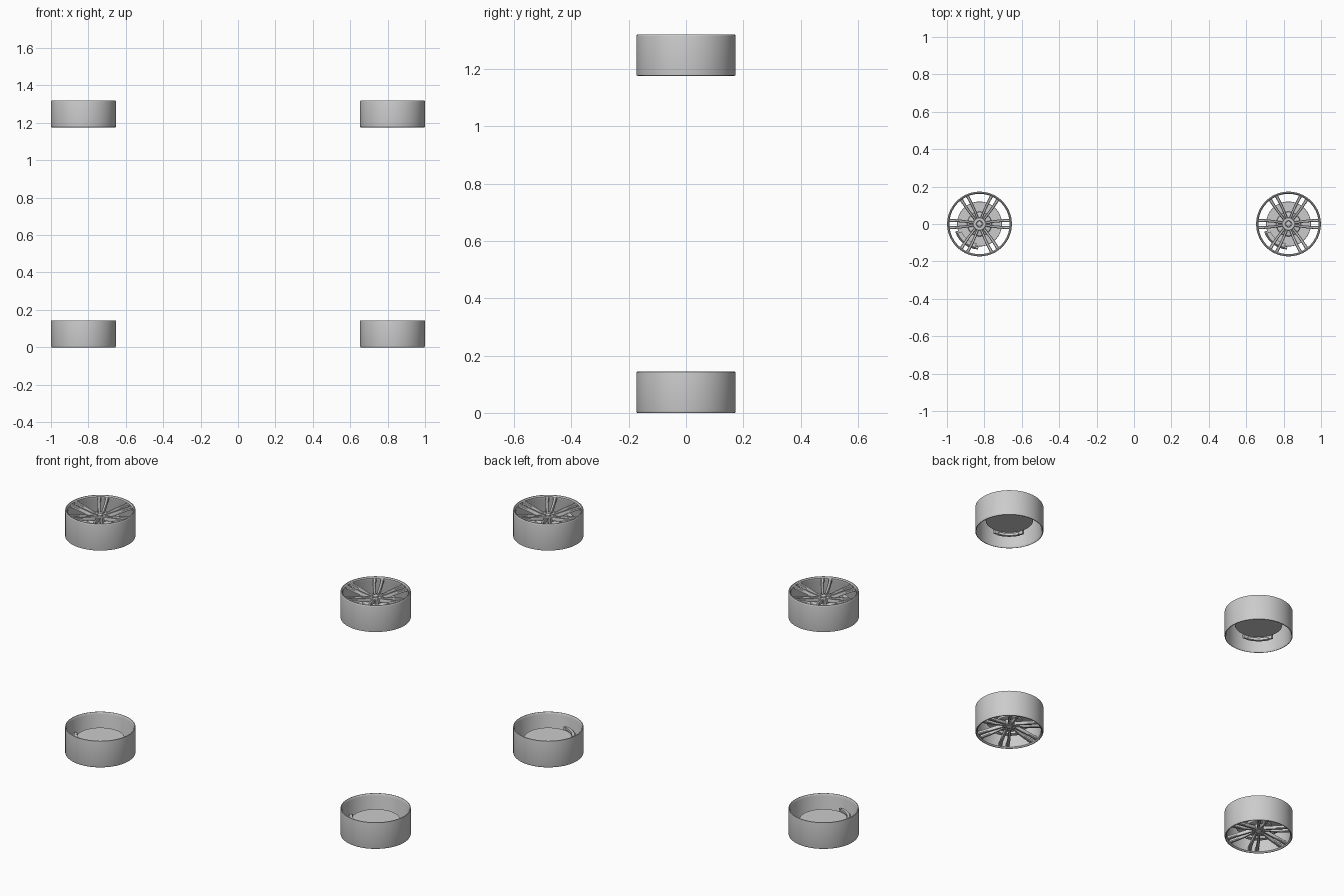
import bpy, bmesh
from math import sin, cos, pi, radians
from mathutils import Matrix, Vector

if "Cube" in bpy.data.objects:
    bpy.data.objects.remove(bpy.data.objects["Cube"])

SPAN_X, HEIGHT, RADIUS = 0.826, 1.32, 0.173
WIDTH = 0.144


def lathe(profile, steps=96):
    """Spin a closed (radius, z) profile around z."""
    bm = bmesh.new()
    rings = []
    for r, z in profile:
        if r == 0:
            rings.append([bm.verts.new((0, 0, z))] * steps)
        else:
            rings.append([bm.verts.new((r * cos(2 * pi * i / steps), r * sin(2 * pi * i / steps), z))
                          for i in range(steps)])
    for a, b in zip(rings, rings[1:] + rings[:1]):
        for i in range(steps):
            j = (i + 1) % steps
            vs = list(dict.fromkeys((a[i], a[j], b[j], b[i])))
            if len(vs) > 2:
                bm.faces.new(vs)
    return bm


def loft(bm, sections):
    """Join cross-section loops into a capped solid."""
    rings = [[bm.verts.new(p) for p in s] for s in sections]
    n = len(rings[0])
    for a, b in zip(rings, rings[1:]):
        for i in range(n):
            j = (i + 1) % n
            bm.faces.new((a[i], a[j], b[j], b[i]))
    bm.faces.new(rings[0])
    bm.faces.new(rings[-1])


def spokes():
    """Six pairs of dished spokes rising from the hub to the rim."""
    bm = bmesh.new()
    # radius, sideways offset, half width, top z, depth
    path = [(0.020, 0.006, 0.006, 0.113, 0.018), (0.045, 0.009, 0.0065, 0.117, 0.018),
            (0.075, 0.0135, 0.007, 0.124, 0.018), (0.110, 0.017, 0.0075, 0.131, 0.017),
            (0.140, 0.0185, 0.008, 0.136, 0.016), (0.158, 0.019, 0.009, 0.139, 0.016),
            (0.167, 0.019, 0.010, 0.139, 0.016)]
    for k in range(6):
        rot = Matrix.Rotation(k * pi / 3, 3, 'Z')
        for side in (-1, 1):
            secs = []
            for r, off, w, top, d in path:
                shape = [(-w, top - d), (-w, top - 0.005), (-0.6 * w, top - 0.001),
                         (0.6 * w, top - 0.001), (w, top - 0.005), (w, top - d)]
                secs.append([rot @ Vector((r, side * off + y, z)) for y, z in shape])
            loft(bm, secs)
    return bm


def arc_block(bm, a0, a1, r0, r1, z0, z1, c=0.004, steps=14):
    """Chamfered block bent around the axle."""
    shape = [(r0, z0), (r1 - c, z0), (r1, z0 + c), (r1, z1 - c), (r1 - c, z1), (r0, z1)]
    secs = []
    for i in range(steps + 1):
        a = radians(a0 + (a1 - a0) * i / steps)
        secs.append([(r * cos(a), r * sin(a), z) for r, z in shape])
    loft(bm, secs)


def caliper():
    bm = bmesh.new()
    arc_block(bm, 197, 267, 0.122, 0.136, 0.048, 0.086)   # bridge over the disc edge
    arc_block(bm, 203, 261, 0.104, 0.130, 0.080, 0.093)   # outer jaw
    arc_block(bm, 206, 258, 0.114, 0.132, 0.043, 0.056)   # inner jaw
    return bm


def bolts():
    bm = bmesh.new()
    for k in range(6):
        a = (k + 0.5) * pi / 3
        bmesh.ops.create_cone(bm, cap_ends=True, segments=12, radius1=0.0045, radius2=0.004, depth=0.008,
                              matrix=Matrix.Translation((0.024 * cos(a), 0.024 * sin(a), 0.115)))
    return bm


R = RADIUS
PARTS = {
    # thin barrel with rounded edges and a stepped face lip
    "rim_barrel": lambda: lathe([
        (R - 0.004, 0), (R - 0.0005, 0.001), (R, 0.004), (R, WIDTH - 0.006), (R - 0.001, WIDTH - 0.002),
        (R - 0.003, WIDTH), (R - 0.007, WIDTH), (R - 0.009, WIDTH - 0.004), (R - 0.012, WIDTH - 0.006),
        (R - 0.012, WIDTH - 0.02), (R - 0.009, WIDTH - 0.03), (R - 0.009, 0.012), (R - 0.006, 0.003)]),
    "spokes": spokes,
    "hub": lambda: lathe([
        (0, 0.08), (0.032, 0.08), (0.035, 0.09), (0.035, 0.111), (0.032, 0.115), (0.018, 0.115),
        (0.016, 0.112), (0.014, 0.112), (0.013, 0.118), (0.010, 0.120), (0, 0.121)], 48),
    "hub_bolts": bolts,
    "brake_disc": lambda: lathe([
        (0, 0.063), (0.119, 0.063), (0.120, 0.064), (0.120, 0.077), (0.119, 0.078), (0.066, 0.078),
        (0.063, 0.088), (0.059, 0.090), (0, 0.090)]),
    "brake_caliper": caliper,
}

# Upper wheels face up, lower wheels are their mirror image facing down
for name, build in PARTS.items():
    for level in ("upper", "lower"):
        bm = build()
        if level == "lower":
            bmesh.ops.transform(bm, matrix=Matrix.Diagonal((1, 1, -1, 1)), verts=bm.verts)
        bmesh.ops.recalc_face_normals(bm, faces=bm.faces)
        mesh = bpy.data.meshes.new(f"{level}_{name}")
        bm.to_mesh(mesh)
        bm.free()
        z = HEIGHT - WIDTH if level == "upper" else WIDTH
        for side, x in (("left", -SPAN_X), ("right", SPAN_X)):
            ob = bpy.data.objects.new(f"{level}_{side}_{name}", mesh)
            ob.location = (x, 0, z)
            bpy.context.collection.objects.link(ob)
            ob.select_set(side == "left")
            if side == "left":
                bpy.context.view_layer.objects.active = ob
                bpy.ops.object.shade_smooth_by_angle(angle=radians(35))
                ob.select_set(False)
